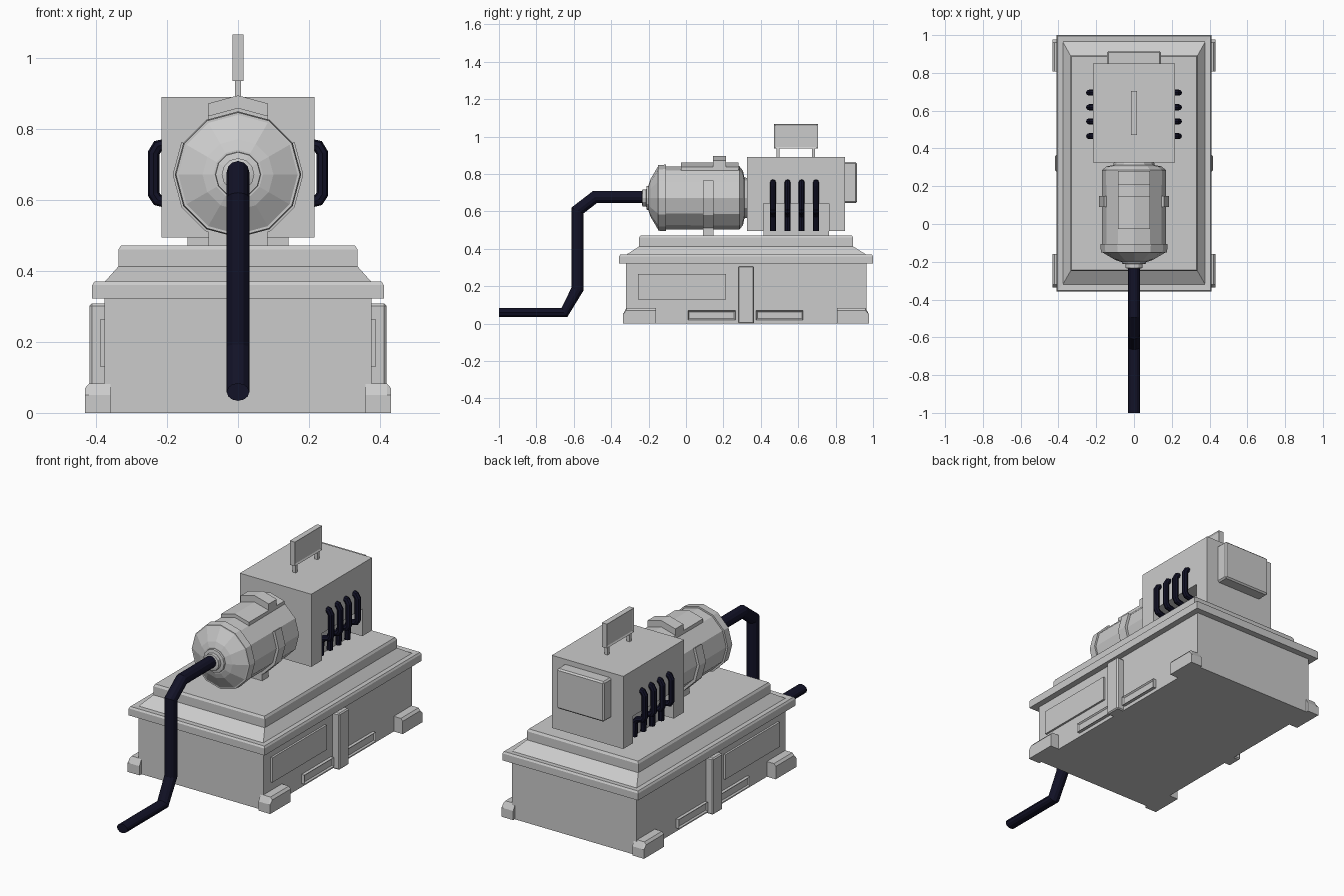
import bpy, bmesh
from math import sin, cos, radians, pi
from mathutils import Vector

if "Cube" in bpy.data.objects:
    bpy.data.objects.remove(bpy.data.objects["Cube"])

AXIS = 0.672  # motor axis height

dark = bpy.data.materials.new("dark_rubber")
dark.diffuse_color = (0.006, 0.006, 0.02, 1)
dark.use_nodes = True
dark.node_tree.nodes["Principled BSDF"].inputs["Base Color"].default_value = dark.diffuse_color


def finish(name, bm, mat=None):
    bmesh.ops.recalc_face_normals(bm, faces=bm.faces[:])
    me = bpy.data.meshes.new(name)
    bm.to_mesh(me)
    bm.free()
    ob = bpy.data.objects.new(name, me)
    bpy.context.collection.objects.link(ob)
    if mat:
        me.materials.append(mat)
    return ob


def loft(name, rings, mat=None, cap=True):
    """Skin a list of equal-length point rings."""
    bm = bmesh.new()
    vs = [[bm.verts.new(p) for p in r] for r in rings]
    n = len(vs[0])
    for a, b in zip(vs, vs[1:]):
        for i in range(n):
            bm.faces.new((a[i], a[(i + 1) % n], b[(i + 1) % n], b[i]))
    if cap:
        bm.faces.new(vs[0])
        bm.faces.new(vs[-1])
    return finish(name, bm, mat)


def box(name, x, y, z, bevel=0, inset=None):
    """Box from ranges; inset=(thickness, depth) recesses both x faces."""
    bm = bmesh.new()
    bmesh.ops.create_cube(bm, size=1)
    for v in bm.verts:
        v.co = [lo + (c + 0.5) * (hi - lo) for c, (lo, hi) in zip(v.co, (x, y, z))]
    if inset:
        for f in [f for f in bm.faces if abs(f.normal.x) > 0.9]:
            bmesh.ops.inset_individual(bm, faces=[f], thickness=inset[0], depth=-inset[1])
    ob = finish(name, bm)
    if bevel:
        m = ob.modifiers.new("bevel", 'BEVEL')
        m.width, m.segments = bevel, 1
    return ob


def tube(name, path, radius, sides, flat=None):
    """Mitred tube along points; flat = per-point squash of the section."""
    pts = [Vector(p) for p in path]
    axis = (pts[1] - pts[0]).cross(pts[2] - pts[1]).normalized()
    rings = []
    for i, p in enumerate(pts):
        d0 = (p - pts[max(i - 1, 0)]).normalized()
        d1 = (pts[min(i + 1, len(pts) - 1)] - p).normalized()
        t = (d0 + d1).normalized()
        side = t.cross(axis)
        k = 1 / max(0.6, t.dot(d1 if d1.length else d0))
        k *= flat[i] if flat else 1
        rings.append([p + radius * (axis * cos(a) + side * sin(a) * k)
                      for a in (2 * pi * j / sides for j in range(sides))])
    return loft(name, rings, dark)


def polar(r, deg, y):
    return (r * cos(radians(deg)), y, AXIS + r * sin(radians(deg)))


def lathe(name, profile, sides):
    return loft(name, [[polar(r, 360 * i / sides, y) for i in range(sides)]
                       for y, r in profile])


def slab(name, outline, y0, y1):
    """Extrude an x,z outline along y."""
    return loft(name, [[(x, y, z) for x, z in outline] for y in (y0, y1)])


# Base cabinet with rim, sloped shoulder and raised deck
def rect(hx, y0, y1, z):
    return [(-hx, y0, z), (hx, y0, z), (hx, y1, z), (-hx, y1, z)]


loft("base_cabinet", [rect(*r) for r in (
    (.377, -.32, .965, 0), (.377, -.32, .965, .322), (.411, -.357, 1, .322),
    (.411, -.357, 1, .36), (.405, -.351, .994, .37), (.377, -.32, .965, .368),
    (.337, -.25, .893, .413), (.337, -.25, .893, .46), (.33, -.243, .886, .472))])

# Cabinet side details and cooling pipes on both sides
for s, side in ((-1, "left"), (1, "right")):
    def xr(a, b):
        return tuple(sorted((s * a, s * b)))
    for end, ya, yb, c in (("front", -.337, -.16, 1), ("back", .807, .978, -1)):
        o, i = (ya, yb) if c == 1 else (yb, ya)
        prof = [(o, 0), (o, .05), (o + c * .018, .083), (i, .083), (i, 0)]
        loft(f"{side}_{end}_foot", [[(s * x, y, z) for y, z in prof] for x in (.36, .42)]
             + [[(s * .431, y, min(z, .07)) for y, z in prof]])
    box(f"{side}_post", xr(.36, .418), (.278, .364), (0, .308), .006)
    box(f"{side}_panel", xr(.36, .388), (-.257, .214), (.13, .265))
    for n, (ya, yb) in enumerate(((.01, .265), (.375, .626))):
        box(f"{side}_slot_{n}", xr(.36, .395), (ya, yb), (.02, .07), inset=(.01, .008))
    for n, y in enumerate((.465, .543, .618, .695)):
        tube(f"{side}_cooling_pipe_{n}", [(s * x, y, z) for x, z in (
            (.2, .758), (.226, .752), (.238, .732), (.238, .617), (.227, .6),
            (.195, .592), (.178, .575), (.175, .495))], .016, 8)

# Generator housing with a pipe recess cut in each side
housing = box("generator_housing", (-.216, .216), (.325, .85), (.494, .891))
for s in (-1, 1):
    cut = box("recess_cutter", tuple(sorted((s * .142, s * .3))), (.415, .765), (.45, .642))
    cut.hide_render = True
    cut.hide_viewport = True
    m = housing.modifiers.new("recess", 'BOOLEAN')
    m.operation, m.object, m.solver = 'DIFFERENCE', cut, 'EXACT'
box("housing_plinth", (-.142, .142), (.415, .765), (.465, .5))
box("rear_box", (-.143, .143), (.84, .915), (.644, .863), .008)

# Display plate on two short legs
box("display_plate", (-.015, .015), (.47, .705), (.935, .067 + 1), inset=(.012, .005))
for n, y in enumerate((.493, .682)):
    box(f"display_leg_{n}", (-.009, .009), (y - .008, y + .008), (.885, .94))

# Twelve-sided motor
lathe("motor_body", ((-.2, .07), (-.19, .1), (-.15, .168), (.285, .17),
                     (.305, .145), (.312, .11), (.33, .105)), 12)
lathe("motor_front_band", ((-.15, .16), (-.15, .175), (-.107, .178), (-.107, .16)), 12)
lathe("hose_collar", ((-.235, .036), (-.232, .046), (-.213, .046),
                      (-.21, .063), (-.195, .065)), 12)


# Raised cover and block on top of the motor
def top_outline(h):
    return [(-.085, .8), (.085, .8), (.085, .819 + h), (0, .842 + h), (-.085, .819 + h)]


slab("motor_top_cover", top_outline(.018), -.027, .28)
slab("motor_top_block", top_outline(.053), .144, .213)

# Cradle strap under the motor and its pedestal
arc = range(-210, 31, 30)
slab("motor_cradle", [polar(.184, a, 0)[::2] for a in arc]
     + [polar(.15, a, 0)[::2] for a in reversed(arc)], .09, .147)
box("cradle_pedestal", (-.083, .083), (.09, .147), (.465, .53))

# Supply hose
tube("supply_hose", [(0, y, z) for y, z in (
    (-.2, .678), (-.485, .678), (-.58, .605), (-.58, .185), (-.65, .059), (-1, .059))],
    .032, 12, (1, 1, 1, 1, .78, .78))
